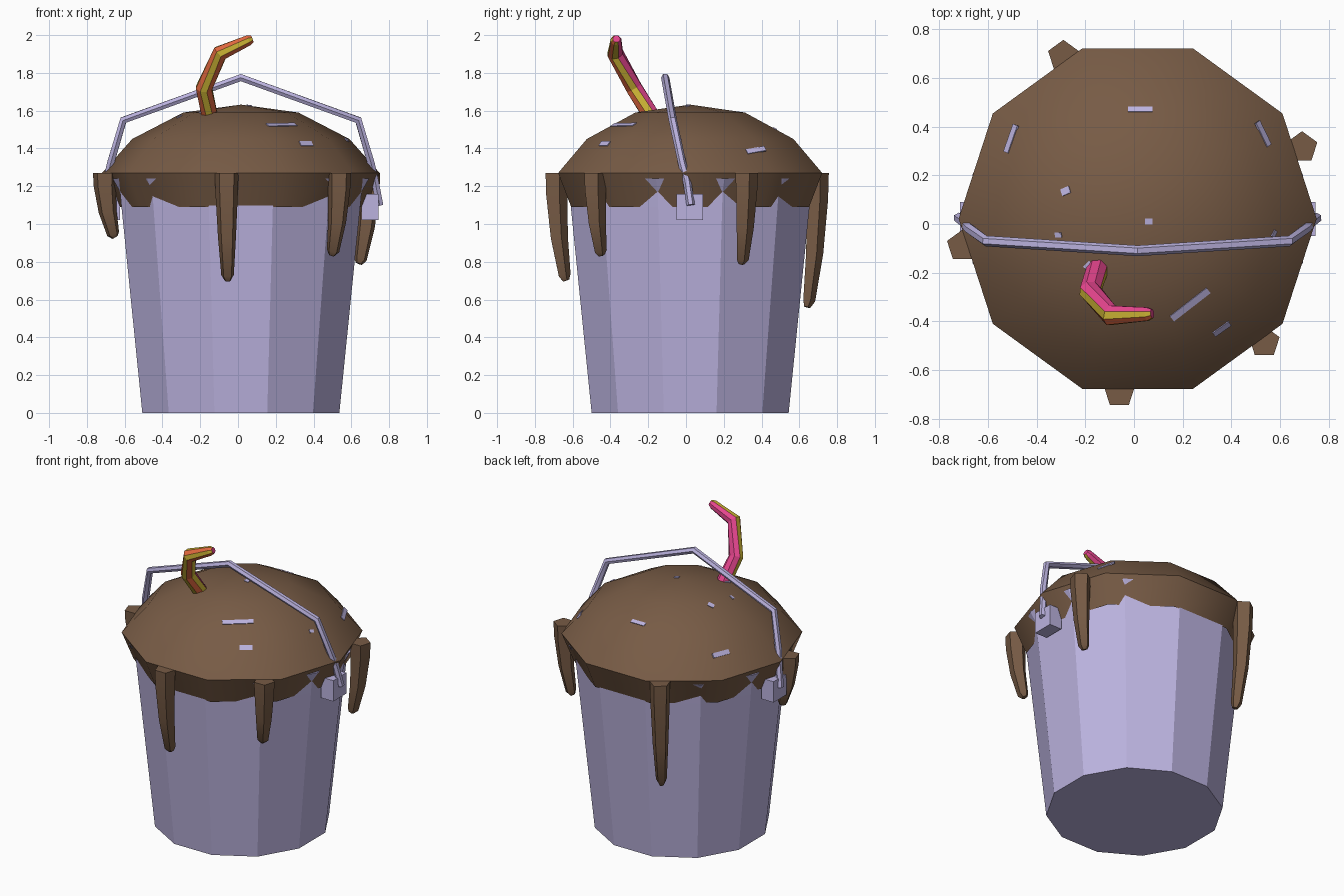
import bpy, bmesh, math
from mathutils import Vector, Matrix
from mathutils.bvhtree import BVHTree

if "Cube" in bpy.data.objects:
    bpy.data.objects.remove(bpy.data.objects["Cube"])

CX, CY = 0.015, 0.022          # axis of the pail


def material(name, rgb):
    m = bpy.data.materials.new(name)
    m.diffuse_color = (*rgb, 1)
    m.use_nodes = True
    m.node_tree.nodes["Principled BSDF"].inputs["Base Color"].default_value = m.diffuse_color
    return m


LILAC = material("lilac metal", (0.50, 0.45, 0.74))
BROWN = material("brown crumb", (0.185, 0.105, 0.06))
PINK = material("pink", (0.78, 0.06, 0.27))
ORANGE = material("orange", (0.76, 0.14, 0.05))
YELLOW = material("yellow", (0.60, 0.45, 0.035))


def finish(name, bm, mats, smooth=None):
    bmesh.ops.recalc_face_normals(bm, faces=bm.faces)
    me = bpy.data.meshes.new(name)
    bm.to_mesh(me)
    bm.free()
    ob = bpy.data.objects.new(name, me)
    bpy.context.collection.objects.link(ob)
    for m in mats:
        me.materials.append(m)
    if smooth:
        bpy.ops.object.select_all(action='DESELECT')
        ob.select_set(True)
        bpy.context.view_layer.objects.active = ob
        bpy.ops.object.shade_smooth_by_angle(angle=math.radians(smooth))
    return ob


def skin(bm, rings, cap_start=True, cap_end=True, mat_of=None):
    n = len(rings[0])
    for a, b in zip(rings, rings[1:]):
        for i in range(n):
            j = (i + 1) % n
            f = bm.faces.new((a[i], a[j], b[j], b[i]))
            if mat_of:
                f.material_index = mat_of[i]
    if cap_start:
        bm.faces.new(rings[0])
    if cap_end:
        bm.faces.new(rings[-1])


def lathe(profile, sides, phase):
    bm = bmesh.new()
    rings = []
    for r, z in profile:
        rings.append([bm.verts.new((CX + r * math.cos(phase + math.tau * i / sides),
                                    CY + r * math.sin(phase + math.tau * i / sides), z))
                      for i in range(sides)])
    return bm, rings


def tube(name, pts, radii, sides, ref, mats, phase=0, mat_of=None, smooth=None):
    bm = bmesh.new()
    pts = [Vector(p) for p in pts]
    rings = []
    for k, p in enumerate(pts):
        d0 = (p - pts[k - 1]).normalized() if k else Vector()
        d1 = (pts[k + 1] - p).normalized() if k < len(pts) - 1 else Vector()
        t = (d0 + d1).normalized()
        u = Vector(ref)
        u = (u - t * u.dot(t)).normalized()
        v = t.cross(u)
        rings.append([bm.verts.new(p + radii[k] * (u * math.cos(a) + v * math.sin(a)))
                      for a in (phase + math.tau * i / sides for i in range(sides))])
    skin(bm, rings, mat_of=mat_of)
    return finish(name, bm, mats, smooth)


# pail: twelve flat sides with a flared rim
bm, rings = lathe([(0.54, 0), (0.654, 1.09), (0.662, 1.17), (0.702, 1.24), (0.60, 1.24)],
                  12, math.radians(15))
skin(bm, rings, cap_end=False)
finish("pail", bm, [LILAC])

# domed filling: ten sides, skirt overlapping the rim
bm, rings = lathe([(0.662, 1.09), (0.735, 1.27), (0.575, 1.45), (0.305, 1.59)], 10, 0)
skin(bm, rings, cap_start=False, cap_end=False)
apex = bm.verts.new((CX, CY, 1.632))
for i in range(10):
    bm.faces.new((rings[-1][i], rings[-1][(i + 1) % 10], apex))
bmesh.ops.recalc_face_normals(bm, faces=bm.faces)
surface = BVHTree.FromBMesh(bm)
finish("filling", bm, [BROWN], 40)

# drips hanging over the rim: x, y, tip height
for k, (x, y, tip) in enumerate([(-0.06, -0.69, 0.70), (0.535, -0.485, 0.835),
                                 (0.69, 0.315, 0.79), (-0.29, 0.69, 0.56),
                                 (-0.705, -0.09, 0.93)]):
    axis = Vector((CX, CY, 0))
    out = (Vector((x, y, 0)) - axis).normalized()
    base = Vector((x, y, 0))
    h = 1.27 - tip
    path = [base + out * o + Vector((0, 0, 1.27 - h * s))
            for o, s in ((0, 0), (0, 0.2), (-0.015, 0.6), (-0.045, 0.95), (-0.055, 1))]
    tube(f"drip_{k + 1}", path, (0.066, 0.062, 0.05, 0.035, 0.018), 5, (0, 1, 0),
         [BROWN], smooth=40)

# wire handle
half = [(0.735, 0.025, 1.10), (0.71, 0.005, 1.23), (0.69, -0.02, 1.32), (0.622, -0.07, 1.55)]
path = ([(CX - x, y, z) for x, y, z in half] + [(CX, -0.11, 1.775)]
        + [(CX + x, y, z) for x, y, z in reversed(half)])
tube("handle", path, [0.022] * len(path), 6, (0, 1, 0), [LILAC], smooth=40)

# handle brackets
for side, s in (("left", -1), ("right", 1)):
    bm = bmesh.new()
    bmesh.ops.create_cube(bm, size=1, matrix=Matrix.Translation((CX + s * 0.685, 0.02, 1.09))
                          @ Matrix.Diagonal((0.09, 0.14, 0.14, 1)))
    finish("bracket_" + side, bm, [LILAC])

# striped sweet: pink behind, orange and yellow stripes in front
tube("striped_sweet", [(-0.145, -0.17, 1.55), (-0.18, -0.275, 1.72), (-0.095, -0.375, 1.905),
                       (0.055, -0.37, 1.972), (0.075, -0.368, 1.98)],
     (0.046, 0.046, 0.044, 0.03, 0.02), 8, (0, 1, 0), [PINK, ORANGE, YELLOW],
     phase=-math.pi / 8, mat_of=[0, 0, 2, 1, 2, 1, 2, 0])

# thin flecks lying on the filling: x, y, length, width, angle
bm = bmesh.new()
for x, y, l, w, a in [(0.025, 0.47, 0.10, 0.025, 0), (-0.505, 0.35, 0.12, 0.03, 70),
                      (0.53, 0.37, 0.11, 0.03, -60), (0.23, -0.33, 0.19, 0.03, 38),
                      (0.36, -0.43, 0.08, 0.03, 35), (-0.28, 0.135, 0.04, 0.03, 20),
                      (-0.31, -0.045, 0.03, 0.02, 0), (0.06, 0.01, 0.03, 0.025, 0),
                      (-0.19, -0.17, 0.035, 0.02, 45), (0.575, -0.04, 0.03, 0.02, 60)]:
    loc, nor, _, _ = surface.ray_cast(Vector((x, y, 3)), Vector((0, 0, -1)))
    rot = Vector((0, 0, 1)).rotation_difference(nor).to_matrix().to_4x4()
    bmesh.ops.create_cube(bm, size=1, matrix=Matrix.Translation(loc) @ rot
                          @ Matrix.Rotation(math.radians(a), 4, 'Z')
                          @ Matrix.Diagonal((l, w, 0.009, 1)))
finish("flecks", bm, [LILAC])
